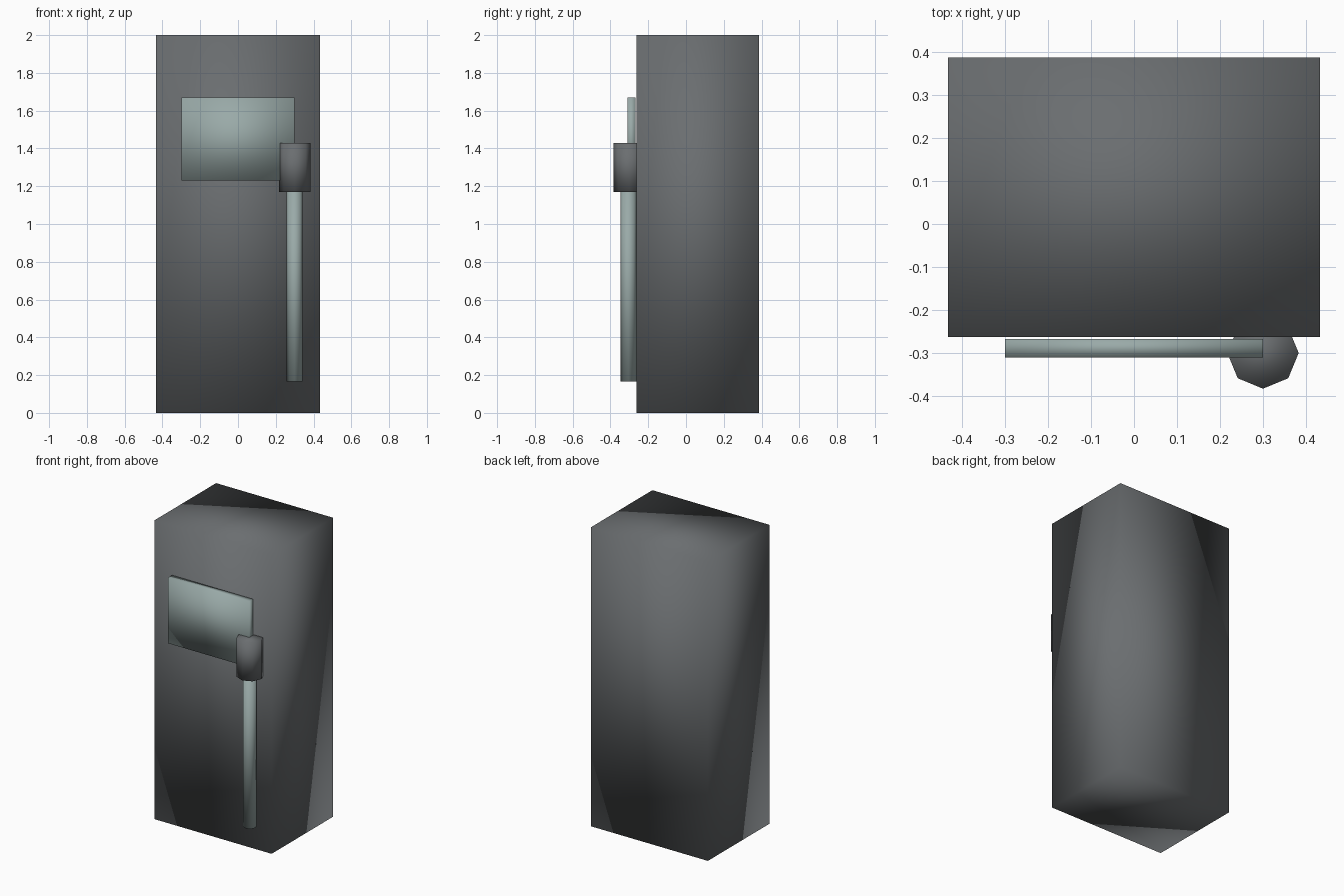
import bpy
import math

default = bpy.data.objects.get("Cube")
if default:
    bpy.data.objects.remove(default, do_unlink=True)


def material(name, rgb):
    mat = bpy.data.materials.new(name)
    mat.use_nodes = True
    color = (*rgb, 1.0)
    mat.diffuse_color = color
    mat.node_tree.nodes["Principled BSDF"].inputs["Base Color"].default_value = color
    return mat


def finish(name, mat):
    obj = bpy.context.object
    obj.name = name
    obj.data.materials.append(mat)
    bpy.ops.object.transform_apply(location=False, rotation=True, scale=True)
    bpy.ops.object.shade_smooth()
    return obj


def box(name, low, high, mat):
    center = [(a + b) / 2 for a, b in zip(low, high)]
    bpy.ops.mesh.primitive_cube_add(size=1, location=center)
    bpy.context.object.scale = [b - a for a, b in zip(low, high)]
    return finish(name, mat)


def octagon_post(name, x, y, radius, bottom, top, mat):
    bpy.ops.mesh.primitive_cylinder_add(
        vertices=8, radius=radius, depth=top - bottom,
        location=(x, y, (bottom + top) / 2))
    return finish(name, mat)


dark_grey = material("dark grey", (0.145, 0.155, 0.162))
pale_green_grey = material("pale green grey", (0.32, 0.40, 0.39))

# Main body, with every corner shaded smooth
box("cabinet", (-0.433, -0.263, 0), (0.433, 0.387, 2), dark_grey)

# Display plate on the front
box("display_panel", (-0.30, -0.31, 1.23), (0.30, -0.268, 1.67), pale_green_grey)

# Upright holder and hanging pipe beside the display
octagon_post("holder", 0.30, -0.30, 0.083, 1.17, 1.43, dark_grey)
octagon_post("pipe", 0.30, -0.304, 0.042, 0.165, 1.2, pale_green_grey)
